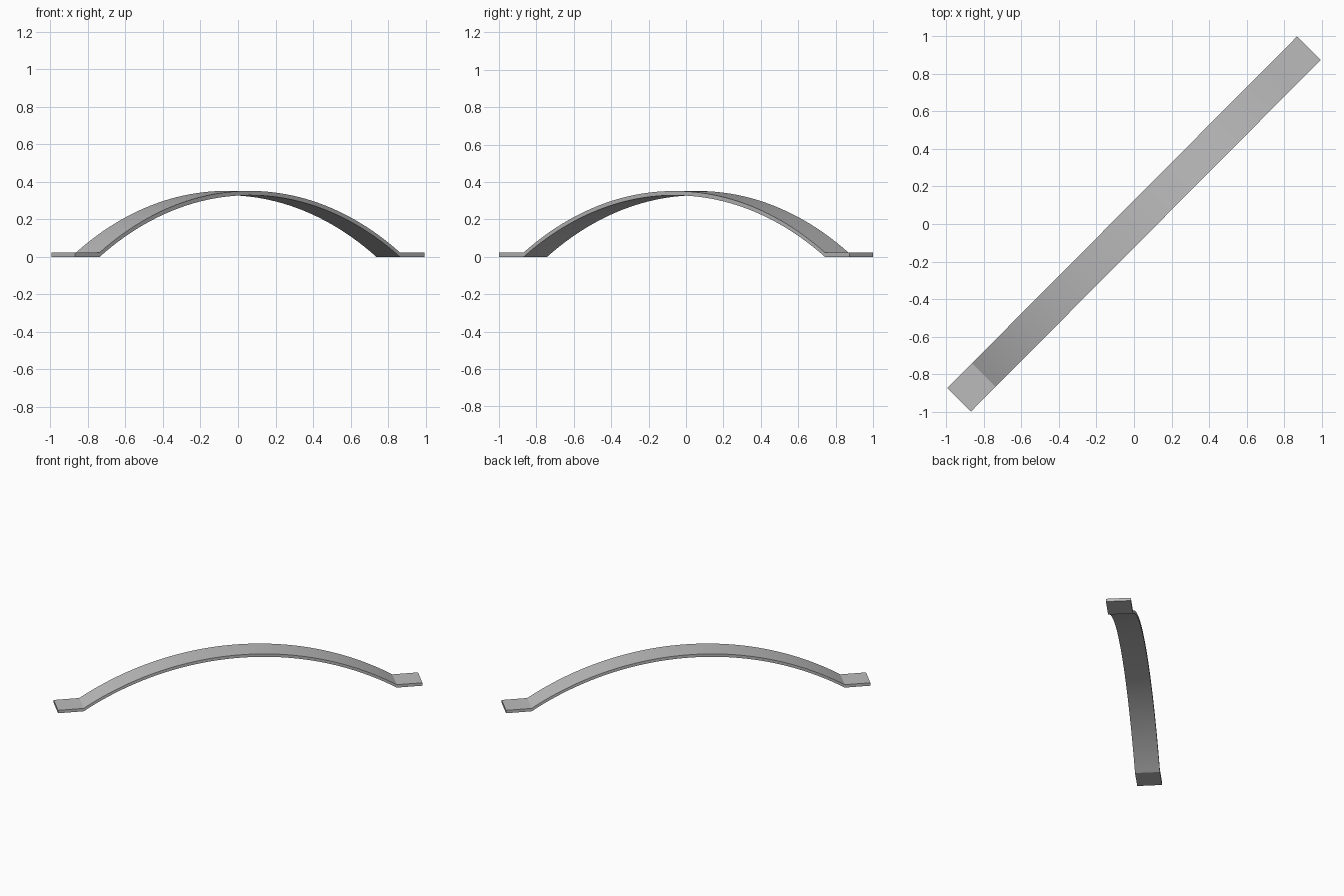
import bpy, bmesh
from math import sqrt, radians
from mathutils import Matrix

cube = bpy.data.objects.get("Cube")
if cube:
    bpy.data.objects.remove(cube)

HALF_LENGTH = 1.322   # centre to tip of a foot
HALF_SPAN = 1.136     # centre to start of the arch
HALF_WIDTH = 0.089
THICK = 0.023
RISE = 0.329
SEGMENTS = 48

metal = bpy.data.materials.new("grey metal")
metal.use_nodes = True
grey = (0.5, 0.5, 0.5, 1)
metal.diffuse_color = grey
metal.node_tree.nodes["Principled BSDF"].inputs["Base Color"].default_value = grey

# Centre line of the strap underside: flat foot, circular arch, flat foot
radius = (HALF_SPAN ** 2 + RISE ** 2) / (2 * RISE)
arch = []
for i in range(SEGMENTS + 1):
    u = HALF_SPAN * (2 * i / SEGMENTS - 1)
    arch.append((u, RISE - radius + sqrt(radius ** 2 - u ** 2)))
path = [(-HALF_LENGTH, 0)] + arch + [(HALF_LENGTH, 0)]

# Sweep a rectangular section along the path
bm = bmesh.new()
rings = []
for u, z in path:
    section = [(-HALF_WIDTH, z), (HALF_WIDTH, z),
               (HALF_WIDTH, z + THICK), (-HALF_WIDTH, z + THICK)]
    rings.append([bm.verts.new((u, v, h)) for v, h in section])
for a, b in zip(rings, rings[1:]):
    for k in range(4):
        n = (k + 1) % 4
        bm.faces.new((a[k], a[n], b[n], b[k]))
bm.faces.new(rings[0])
bm.faces.new(rings[-1])
bmesh.ops.recalc_face_normals(bm, faces=bm.faces)

# Lay the strap along the diagonal
bm.transform(Matrix.Rotation(radians(45.15), 4, "Z"))
mesh = bpy.data.meshes.new("arched_strap")
bm.to_mesh(mesh)
bm.free()
mesh.materials.append(metal)

strap = bpy.data.objects.new("arched_strap", mesh)
bpy.context.collection.objects.link(strap)
bpy.ops.object.select_all(action="DESELECT")
strap.select_set(True)
bpy.context.view_layer.objects.active = strap
bpy.ops.object.shade_smooth_by_angle(angle=radians(25))
